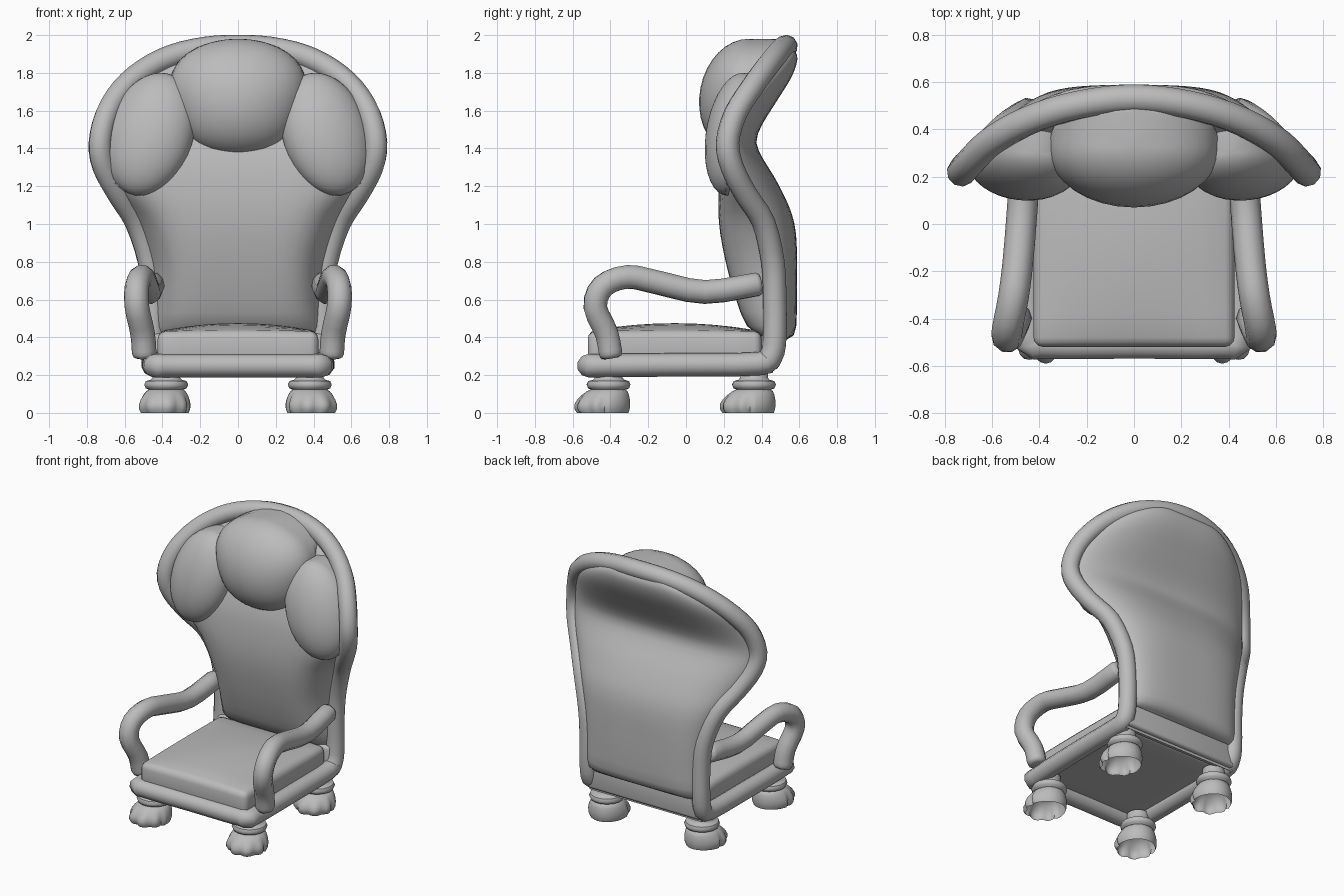
import bpy, bmesh, math
from mathutils import Vector, Matrix

cube = bpy.data.objects.get("Cube")
if cube:
    bpy.data.objects.remove(cube)

grey = bpy.data.materials.new("plain_grey")
grey.use_nodes = True
grey.diffuse_color = (0.5, 0.5, 0.5, 1)
grey.node_tree.nodes["Principled BSDF"].inputs["Base Color"].default_value = (0.5, 0.5, 0.5, 1)


def finish(name, bm, angle=50):
    """Turn a bmesh into a smooth shaded object."""
    bmesh.ops.remove_doubles(bm, verts=bm.verts, dist=0.0005)
    bmesh.ops.recalc_face_normals(bm, faces=bm.faces)
    mesh = bpy.data.meshes.new(name)
    bm.to_mesh(mesh)
    bm.free()
    mesh.materials.append(grey)
    obj = bpy.data.objects.new(name, mesh)
    bpy.context.collection.objects.link(obj)
    bpy.ops.object.select_all(action='DESELECT')
    bpy.context.view_layer.objects.active = obj
    obj.select_set(True)
    bpy.ops.object.shade_smooth_by_angle(angle=math.radians(angle))


def spline(keys, steps):
    """Catmull-Rom points through the keys."""
    k = [Vector(p) for p in keys]
    k = [2 * k[0] - k[1]] + k + [2 * k[-1] - k[-2]]
    out = []
    for a, b, c, d in zip(k, k[1:], k[2:], k[3:]):
        for i in range(steps):
            t = i / steps
            out.append(0.5 * (2 * b + (c - a) * t + (2 * a - 5 * b + 4 * c - d) * t * t
                              + (3 * b - a - 3 * c + d) * t ** 3))
    return out + [k[-2]]


def profile(curve, z):
    """Depth of a (height, depth) curve at height z."""
    for (z0, a), (z1, b) in zip(curve, curve[1:]):
        if z <= z1:
            return a + (b - a) * max(0, (z - z0) / (z1 - z0))
    return curve[-1][1]


def bridge(bm, rings):
    for r, s in zip(rings, rings[1:]):
        for i in range(len(r)):
            j = (i + 1) % len(r)
            bm.faces.new((r[i], r[j], s[j], s[i]))


def tube(name, path, radius, closed=False, sides=10):
    """Sweep a round section along a path."""
    bm = bmesh.new()
    rings, n = [], len(path)
    side = Vector((0, 0, 1)) if closed else Vector((1, 0, 0))
    for i, p in enumerate(path):
        nxt = path[(i + 1) % n] if closed else path[min(i + 1, n - 1)]
        prv = path[i - 1] if closed else path[max(i - 1, 0)]
        d = (nxt - prv).normalized()
        side = (side - d * side.dot(d)).normalized()
        up = d.cross(side)
        rings.append([bm.verts.new(p + radius * (math.cos(a) * side + math.sin(a) * up))
                      for a in (2 * math.pi * k / sides for k in range(sides))])
    bridge(bm, rings)
    if closed:
        # Match the last ring to the first despite any twist
        last = rings[-1]
        shift = min(range(sides), key=lambda s: sum(
            (last[(k + s) % sides].co - rings[0][k].co).length for k in range(sides)))
        bridge(bm, [last[shift:] + last[:shift], rings[0]])
    else:
        # Rounded ends
        caps = [bm.faces.new(rings[0]), bm.faces.new(rings[-1])]
        bmesh.ops.bevel(bm, geom=[e for f in caps for e in f.edges], offset=.025,
                        segments=2, profile=.5, affect='EDGES')
    finish(name, bm)


def box(lo, hi, bevel=0.0, segments=3):
    bm = bmesh.new()
    lo, hi = Vector(lo), Vector(hi)
    bmesh.ops.create_cube(bm, size=1, matrix=Matrix.Translation((lo + hi) / 2)
                          @ Matrix.Diagonal((*(hi - lo), 1)))
    if bevel:
        bmesh.ops.bevel(bm, geom=bm.edges[:], offset=bevel, segments=segments,
                        profile=0.5, affect='EDGES')
    return bm


# Frame: one closed tube round the seat front, sides and back
half = spline([(0, -.51, .25), (.39, -.51, .25), (.44, -.47, .25), (.45, 0, .255),
               (.45, .38, .26), (.45, .45, .30), (.45, .47, .40), (.45, .47, .6), (.47, .46, .8),
               (.54, .41, 1.01), (.635, .315, 1.16), (.71, .245, 1.30), (.73, .22, 1.43),
               (.695, .26, 1.58), (.615, .34, 1.71), (.495, .415, 1.815), (.345, .475, 1.89),
               (.17, .515, 1.93), (0, .53, 1.94), (-.17, .515, 1.93)], 3)[:-3]
other = [Vector((-p.x, p.y, p.z)) for p in reversed(half[1:-1])]
tube("frame_tube", half + other, 0.062, closed=True)

# Backrest: padded shell lofted between the two sides of the frame
back_curve = spline([(.38, .52), (.41, .57), (.48, .585), (.75, .588), (1.0, .575), (1.2, .495),
                     (1.4, .38), (1.5, .39), (1.65, .48), (1.78, .56), (1.88, .59), (1.94, .56)], 6)
front_curve = spline([(.38, .45), (.45, .33), (.6, .265), (.8, .21), (1.0, .175), (1.2, .175),
                      (1.4, .21), (1.7, .33), (1.85, .44), (1.94, .52)], 6)
rows = [Vector((.42, .47, .38)), Vector((.44, .47, .41))] + [p for p in half if p.z > .43 and p.y > .2]
us = [math.sin(math.pi / 2 * (i / 12 - 1)) for i in range(25)]
bm = bmesh.new()
rings = []
for p in rows:
    yb, yf = profile(back_curve, p.z), profile(front_curve, p.z)
    pad = min(.07, max(.01, yb - p.y))
    back = [(u * p.x, p.y + (yb - pad - p.y) * (1 - abs(u) ** 3)
             + pad * math.sqrt(max(0, 1 - u ** 8)), p.z) for u in us]
    front = [(u * p.x, p.y + (yf - p.y) * (1 - u ** 6), p.z) for u in reversed(us[1:-1])]
    rings.append([bm.verts.new(c) for c in back + front])
bridge(bm, rings)
bm.faces.new(rings[0])
finish("backrest", bm)


def pillow(name, shape):
    """Domed pillow whose rim runs straight back until it meets the backrest."""
    bm = bmesh.new()
    ball = bmesh.ops.create_uvsphere(bm, u_segments=32, v_segments=18, radius=1)["verts"]
    for v in ball:
        x, y, z = v.co
        if y > 0:
            f = 1 / max(math.hypot(x, z), .6)
            x, z = x * f, z * f
        px, py, pz = shape(x, min(y, 0), z)
        if y > 0:
            py += (profile(front_curve, pz) + .03 - py) * y
        v.co = (px, py, pz)
    finish(name, bm, 60)


# Head pillow, wide at the top, and wing pillows wrapped round with the frame
pillow("head_pillow",
       lambda x, y, z: (x * (.355 + .07 * z) * (1 + .4 * min(z, 0) ** 2),
                        .31 + .24 * y + .02 * z, 1.67 + .31 * z))
for s, side in ((1, "left"), (-1, "right")):
    pillow(side + "_wing_pillow",
           lambda x, y, z: (s * (.465 + .235 * x - .055 * z),
                            .26 + .155 * y + .02 * x + .04 * z, 1.475 + .325 * z))

# Seat base with a recess underneath, and the rail behind it
bm = box((-.45, -.51, .21), (.45, .46, .29))
under = min(bm.faces, key=lambda f: f.calc_center_median().z)
bmesh.ops.inset_region(bm, faces=[under], thickness=.1)
bmesh.ops.translate(bm, verts=under.verts[:], vec=(0, 0, .05))
finish("seat_base", bm, 30)
finish("back_rail", box((-.45, .40, .23), (.45, .49, .42), .02), 30)

# Seat cushion with a domed top
bm = box((-.425, -.52, .25), (.425, .40, .43), .04)
edges = {e for f in bm.faces for e in f.edges if e.calc_length() > .3}
bmesh.ops.subdivide_edges(bm, edges=list(edges), cuts=7, use_grid_fill=True)
for v in bm.verts:
    if v.co.z > .36:
        dome = (1 - (v.co.x / .43) ** 2) * (1 - ((v.co.y + .06) / .47) ** 2)
        v.co.z += .045 * max(0, dome)
finish("seat_cushion", bm)

# Arms
for s, side in ((1, "left"), (-1, "right")):
    path = spline([(.495, -.395, .29), (.505, -.42, .42), (.535, -.48, .56), (.535, -.44, .67),
                   (.51, -.31, .72), (.49, -.15, .69), (.47, .10, .64), (.45, .40, .685)], 3)
    tube(side + "_arm", [Vector((s * p.x, p.y, p.z)) for p in path], .065)


def paw_ring(bm, z, heel, reach, toe, count=48):
    """Outline of the paw at one height, scalloped into four toes at the front."""
    ring = []
    for k in range(count):
        a = 2 * math.pi * k / count - math.pi
        r = heel + (reach - heel) * ((1 + math.cos(a)) / 2) ** 2
        if abs(a) < math.radians(70):
            r -= toe * (1 - abs(math.cos(math.pi * (math.degrees(a) - 17.5) / 35)))
        ring.append(bm.verts.new((r * math.sin(a), -r * math.cos(a), z)))
    return ring


# Legs: turned ankle with a ring, and a hollow paw pointing slightly outwards
for s, side in ((1, "left"), (-1, "right")):
    for y, end in ((-.41, "front"), (.36, "rear")):
        place = Matrix.Translation((s * .38, y, 0)) @ Matrix.Rotation(s * .22, 4, 'Z')
        bm = bmesh.new()
        outline = [(.075, .24), (.075, .185), (.085, .175), (.11, .168), (.118, .15), (.11, .13),
                   (.09, .122), (.085, .11)]
        rings = [[bm.verts.new((r * math.cos(a), r * math.sin(a), z))
                  for a in (math.pi * k / 8 for k in range(16))] for r, z in outline]
        bridge(bm, rings)
        bm.faces.new(rings[0])
        bm.faces.new(rings[-1])
        bm.transform(place)
        finish(f"{side}_{end}_leg", bm)

        bm = bmesh.new()
        levels = [(0, .105, .17, .02), (.02, .112, .184, .024), (.045, .114, .184, .022),
                  (.07, .113, .168, .014), (.095, .108, .142, .004), (.115, .10, .115, 0),
                  (.126, .085, .09, 0)]
        rings = [paw_ring(bm, *level) for level in levels]
        bridge(bm, rings)
        bm.faces.new(rings[-1])
        bm.transform(place)
        finish(f"{side}_{end}_paw", bm, 60)
